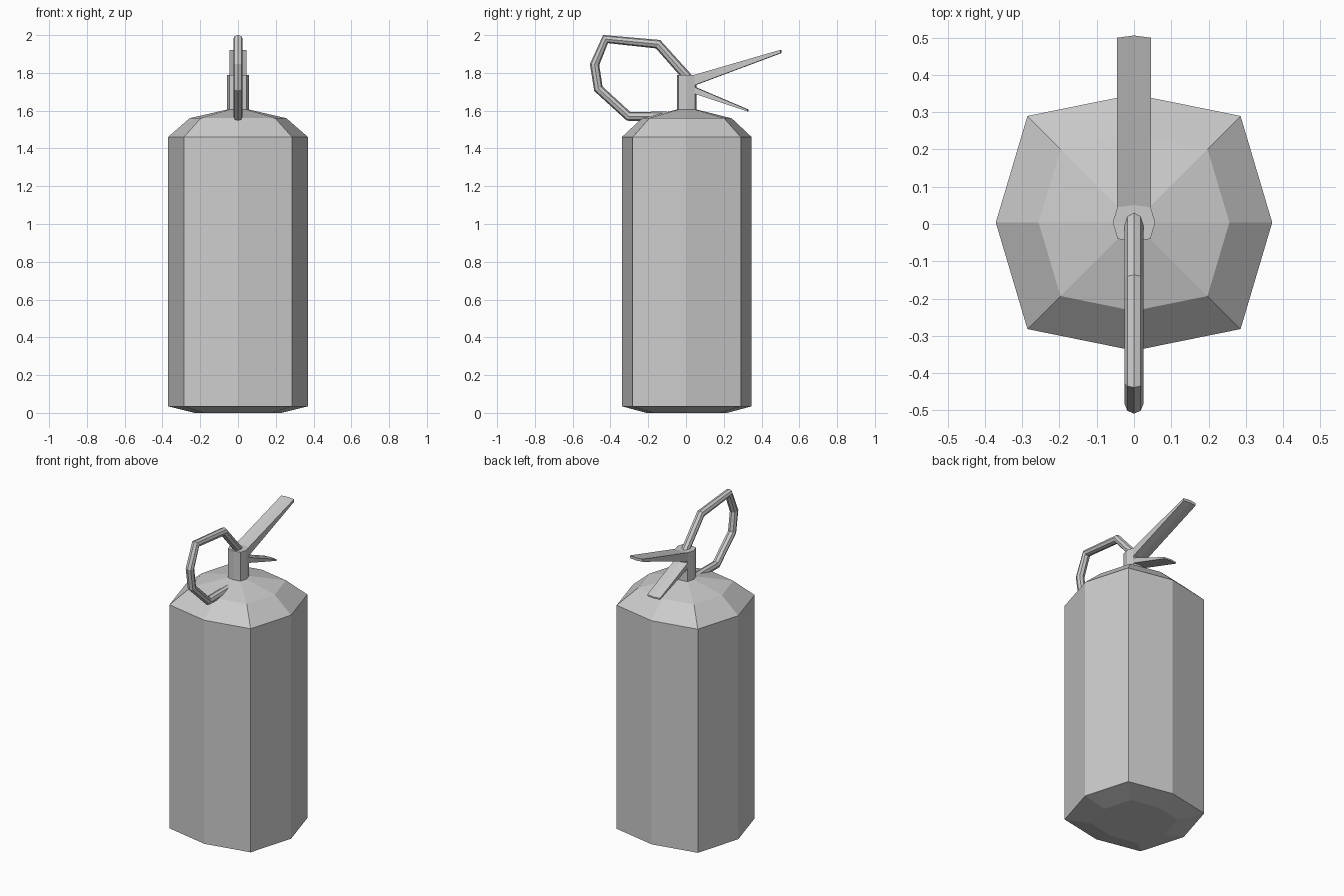
import bpy, bmesh, math
from mathutils import Vector

if "Cube" in bpy.data.objects:
    bpy.data.objects.remove(bpy.data.objects["Cube"])


def loft(name, rings):
    """Skin a list of equal-length closed rings and cap both ends."""
    bm = bmesh.new()
    vs = [[bm.verts.new(p) for p in ring] for ring in rings]
    n = len(rings[0])
    for a, b in zip(vs, vs[1:]):
        for i in range(n):
            j = (i + 1) % n
            bm.faces.new((a[i], a[j], b[j], b[i]))
    bm.faces.new(vs[0])
    bm.faces.new(vs[-1])
    bmesh.ops.recalc_face_normals(bm, faces=bm.faces)
    me = bpy.data.meshes.new(name)
    bm.to_mesh(me)
    bm.free()
    ob = bpy.data.objects.new(name, me)
    bpy.context.collection.objects.link(ob)
    return ob


def octagon(rx, c, ry, z, s=1.0, oy=0.004):
    """Slightly irregular octagon: axis points rx / ry, diagonal corners c."""
    pts = [(rx, 0), (c, c), (0, ry), (-c, c), (-rx, 0), (-c, -c), (0, -ry), (c, -c)]
    return [(x * s, y * s + oy, z) for x, y in pts]


# Cylinder body with chamfered foot and domed shoulder
profile = [(0.62, 0.0), (1.0, 0.035), (1.0, 1.46), (0.69, 1.56), (0.14, 1.607)]
loft("tank_body", [octagon(0.371, 0.286, 0.344, z, s) for s, z in profile])

# Valve neck
loft("valve_neck", [octagon(0.057, 0.044, 0.051, z) for z in (1.59, 1.79)])


# Squeeze levers, slightly bowed across their width
def lever(name, stations):
    rings = []
    for y, top, bottom in stations:
        edge = [(-0.045, y), (0, y + 0.006), (0.045, y)]
        rings.append([(x, yy, top) for x, yy in edge]
                     + [(x, yy, bottom) for x, yy in reversed(edge)])
    loft(name, rings)


lever("upper_lever", [(0.045, 1.79, 1.735), (0.5, 1.922, 1.905)])
lever("lower_lever", [(0.045, 1.725, 1.69), (0.325, 1.606, 1.596)])

# Hose: octagonal tube swept along a path in the y-z plane, mitred at bends
path = [Vector(p) for p in [(0.03, 1.752), (-0.148, 1.952), (-0.426, 1.979),
                            (-0.484, 1.844), (-0.464, 1.716), (-0.304, 1.57),
                            (-0.1, 1.57)]]
R = 0.025
rings = []
for i, p in enumerate(path):
    d_in = (p - path[max(i - 1, 0)]).normalized() if i else (path[1] - p).normalized()
    d_out = (path[i + 1] - p).normalized() if i < len(path) - 1 else d_in
    t = (d_in + d_out).normalized()
    nrm = Vector((-t.y, t.x)) * R
    ring = []
    for k in range(8):
        a = k * math.pi / 4
        q = p + nrm * math.cos(a)
        ring.append((R * math.sin(a), q.x, q.y))
    rings.append(ring)
loft("hose", rings)
